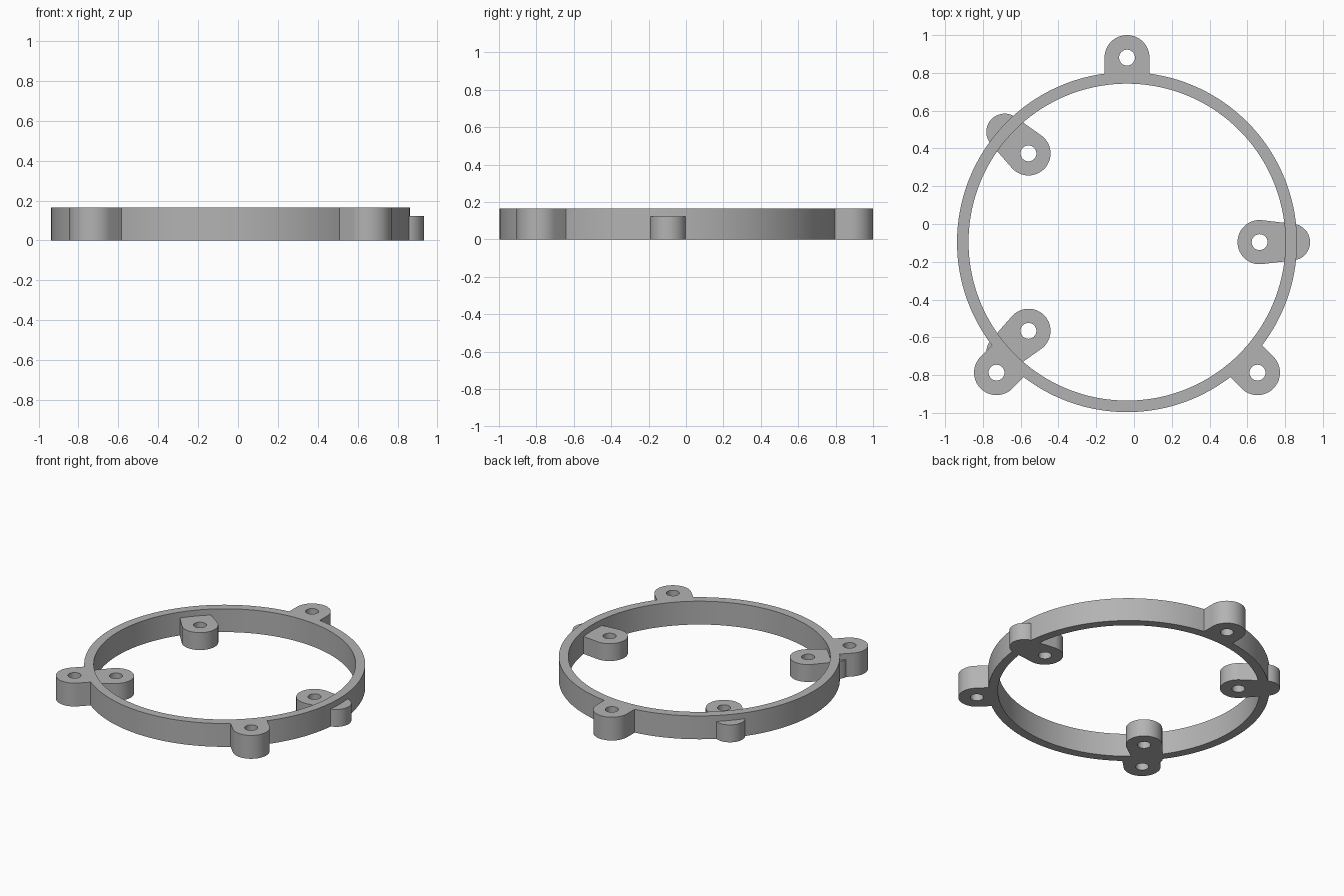
import bpy, bmesh
from math import cos, sin, pi, radians, acos
from mathutils import Vector

if "Cube" in bpy.data.objects:
    bpy.data.objects.remove(bpy.data.objects["Cube"])

CENTRE = Vector((-0.037, -0.096))
RING_OUT, RING_IN = 0.9, 0.839
RING_H, TAB_H = 0.165, 0.123
HOLE_R = 0.042

grey = bpy.data.materials.new("plain grey")
grey.use_nodes = True
COLOUR = (0.45, 0.45, 0.45, 1)
grey.diffuse_color = COLOUR
grey.node_tree.nodes["Principled BSDF"].inputs["Base Color"].default_value = COLOUR


def arc(centre, radius, start, end, steps):
    return [Vector((centre + radius * cos(start + (end - start) * i / steps),
                    radius * sin(start + (end - start) * i / steps)))
            for i in range(steps + 1)]


def prism(name, outline, z0, z1, angle=0):
    """Extrude an outline drawn along +x, turned by angle about the ring centre."""
    a = radians(angle)
    bm = bmesh.new()
    verts = []
    for p in outline:
        x, y = p.x * cos(a) - p.y * sin(a), p.x * sin(a) + p.y * cos(a)
        verts.append(bm.verts.new((CENTRE.x + x, CENTRE.y + y, z0)))
    face = bm.faces.new(verts)
    top = bmesh.ops.extrude_face_region(bm, geom=[face])["geom"]
    bmesh.ops.translate(bm, vec=(0, 0, z1 - z0),
                        verts=[g for g in top if isinstance(g, bmesh.types.BMVert)])
    bmesh.ops.recalc_face_normals(bm, faces=bm.faces)
    mesh = bpy.data.meshes.new(name)
    bm.to_mesh(mesh)
    bm.free()
    mesh.materials.append(grey)
    obj = bpy.data.objects.new(name, mesh)
    bpy.context.collection.objects.link(obj)
    return obj


def combine(target, other, operation):
    """Boolean the other object into the target, then discard it."""
    mod = target.modifiers.new("combine", "BOOLEAN")
    mod.object, mod.operation, mod.solver = other, operation, "EXACT"
    graph = bpy.context.evaluated_depsgraph_get()
    mesh = bpy.data.meshes.new_from_object(target.evaluated_get(graph))
    target.modifiers.clear()
    target.data = mesh
    bpy.data.objects.remove(other)


# Open ring
ring = prism("mounting_ring", arc(0, RING_OUT, 0, 2 * pi, 144)[:-1], 0, RING_H)
bore = prism("ring_bore", arc(0, RING_IN, 0, 2 * pi, 144)[:-1], -0.1, 0.3)
combine(ring, bore, "DIFFERENCE")

# Outer screw lugs: straight sides with a round end
LUG_R, LUG_AT, LUG_ROOT = 0.119, 0.977, 0.86
lug = [Vector((LUG_ROOT, -LUG_R))] + arc(LUG_AT, LUG_R, -pi / 2, pi / 2, 32)
lug.append(Vector((LUG_ROOT, LUG_R)))
holes = []
for angle in (90, 225, 315):
    combine(ring, prism("outer_lug", lug, 0, RING_H, angle), "UNION")
    holes.append((LUG_AT, angle))

# Lower inner tabs: tapered, passing through the ring wall
TAB_R, TAB_AT, END_R, END_AT = 0.117, 0.702, 0.097, 0.872
t = pi - acos((TAB_R - END_R) / (END_AT - TAB_AT))
tangent = pi - t
tab = arc(END_AT, END_R, -tangent, tangent, 32)
tab += arc(TAB_AT, TAB_R, tangent, 2 * pi - tangent, 32)
for angle in (0, 138, 222):
    combine(ring, prism("inner_tab", tab, 0, TAB_H, angle), "UNION")
    holes.append((TAB_AT, angle))

# Screw holes
for distance, angle in holes:
    drill = prism("drill", arc(distance, HOLE_R, 0, 2 * pi, 32)[:-1], -0.1, 0.3, angle)
    combine(ring, drill, "DIFFERENCE")

# Smooth curved walls, crisp rims
bpy.ops.object.select_all(action="DESELECT")
ring.select_set(True)
bpy.context.view_layer.objects.active = ring
bpy.ops.object.shade_smooth_by_angle(angle=radians(30))
